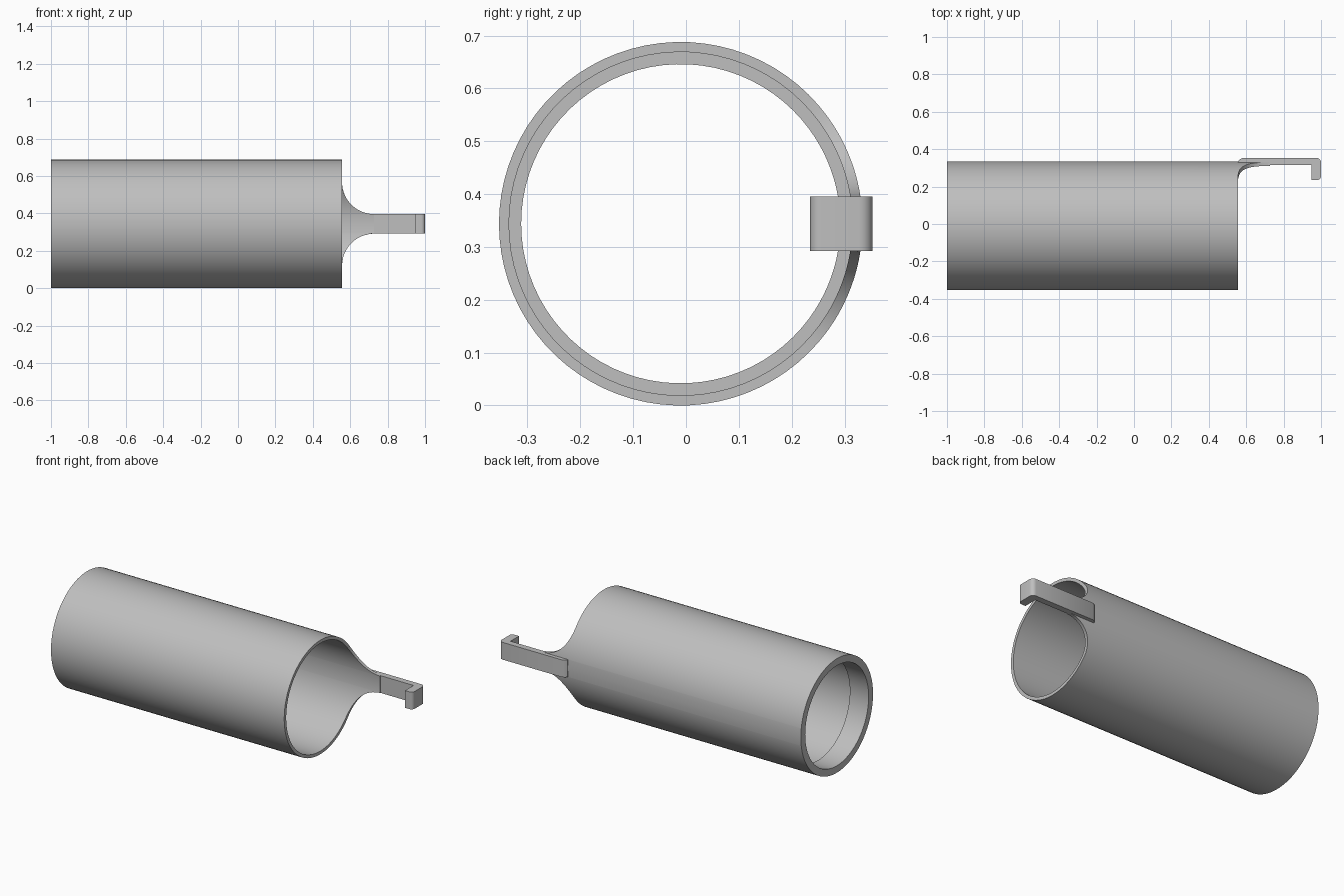
import bpy, bmesh, math

cube = bpy.data.objects.get("Cube")
if cube:
    bpy.data.objects.remove(cube, do_unlink=True)

grey = bpy.data.materials.new("plain grey")
grey.use_nodes = True
colour = (0.52, 0.52, 0.52, 1)
grey.diffuse_color = colour
grey.node_tree.nodes["Principled BSDF"].inputs["Base Color"].default_value = colour

AXIS_Y, AXIS_Z = -0.01, 0.344
OUTER, INNER, LIP = 0.344, 0.325, 0.302
BACK, FRONT, LIP_END = -1.0, 0.556, -0.875
HALF, FILLET = 0.052, 0.172          # arm half width, tongue fillet radius


def finish(name, bm):
    bmesh.ops.recalc_face_normals(bm, faces=bm.faces)
    mesh = bpy.data.meshes.new(name)
    bm.to_mesh(mesh)
    bm.free()
    mesh.materials.append(grey)
    obj = bpy.data.objects.new(name, mesh)
    bpy.context.collection.objects.link(obj)
    bpy.ops.object.select_all(action="DESELECT")
    obj.select_set(True)
    bpy.context.view_layer.objects.active = obj
    bpy.ops.object.shade_smooth_by_angle(angle=math.radians(30))
    return obj


def end_x(y, z):
    """Where the tube wall stops: straight rim, with a filleted tongue at +y."""
    rise = HALF + FILLET - abs(z)
    if y < 0 or rise <= 0:
        return FRONT
    rise = min(rise, FILLET)
    return FRONT + FILLET - math.sqrt(FILLET ** 2 - rise ** 2)


# Tube with inner lip and tongue: angles are denser along the fillet
fillet = [math.asin((HALF + FILLET * (1 - math.sin(i / 14 * math.pi / 2))) / OUTER)
          for i in range(15)]
first = max(fillet)
rest = [first + (math.pi - first) * i / 30 for i in range(1, 30)]
half = sorted(fillet + rest)
angles = [0] + half + [math.pi] + [-a for a in reversed(half)]

bm = bmesh.new()
loops = []
for a in angles:
    c, s = math.cos(a), math.sin(a)
    section = [(BACK, OUTER), (None, OUTER), (None, INNER),
               (LIP_END, INNER), (LIP_END, LIP), (BACK, LIP)]
    loops.append([bm.verts.new((end_x(c, r * s) if x is None else x,
                                AXIS_Y + r * c, AXIS_Z + r * s))
                  for x, r in section])
for i, here in enumerate(loops):
    after = loops[(i + 1) % len(loops)]
    for j in range(len(here)):
        k = (j + 1) % len(here)
        bm.faces.new((here[j], here[k], after[k], after[j]))
finish("tube_body", bm)


# Clip arm with hooked tip: side profile extruded across its width
def corner(cx, cy, r, start):
    steps = [math.radians(start - 90 * i / 6) for i in range(7)]
    return [(cx + r * math.cos(t), cy + r * math.sin(t)) for t in steps]


profile = [(FRONT, 0.316), (FRONT, 0.336), (0.565, 0.345), (0.58, 0.353)]
profile += corner(0.975, 0.328, 0.025, 90)
profile += corner(0.98, 0.255, 0.02, 0)
profile += [(0.95, 0.235), (0.95, 0.316)]

bm = bmesh.new()
base = bm.faces.new([bm.verts.new((x, y, AXIS_Z - HALF)) for x, y in profile])
grown = bmesh.ops.extrude_face_region(bm, geom=[base])["geom"]
bmesh.ops.translate(bm, vec=(0, 0, 2 * HALF),
                    verts=[v for v in grown if isinstance(v, bmesh.types.BMVert)])
finish("clip_arm", bm)
